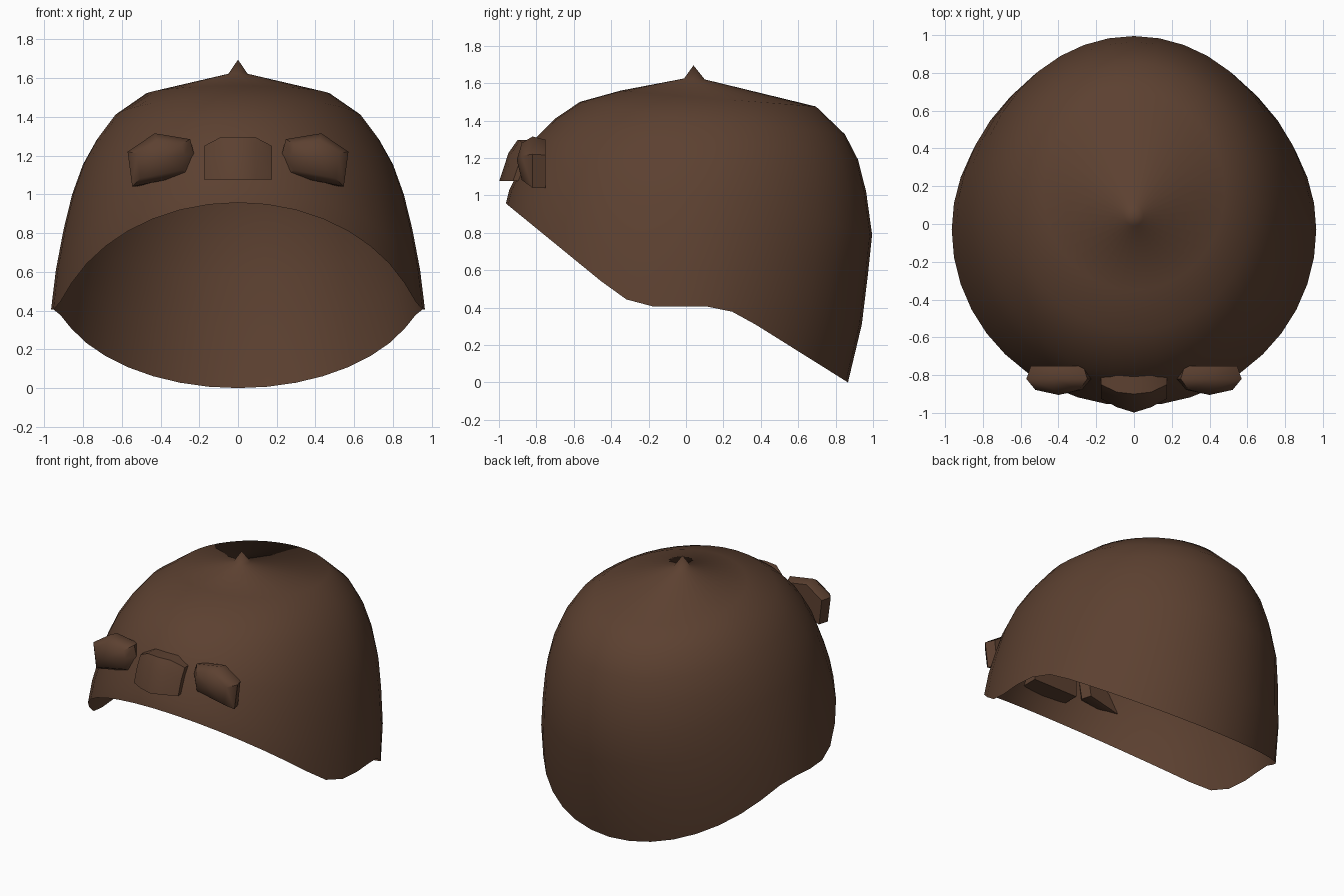
import bpy, bmesh, math

if "Cube" in bpy.data.objects:
    bpy.data.objects.remove(bpy.data.objects["Cube"])

brown = bpy.data.materials.new("dark brown")
brown.diffuse_color = (0.107, 0.052, 0.030, 1)
brown.use_nodes = True
brown.node_tree.nodes["Principled BSDF"].inputs["Base Color"].default_value = brown.diffuse_color


def make(name, bm, angle):
    bmesh.ops.recalc_face_normals(bm, faces=bm.faces)
    me = bpy.data.meshes.new(name)
    bm.to_mesh(me)
    bm.free()
    me.materials.append(brown)
    ob = bpy.data.objects.new(name, me)
    bpy.context.collection.objects.link(ob)
    bpy.ops.object.select_all(action='DESELECT')
    ob.select_set(True)
    bpy.context.view_layer.objects.active = ob
    bpy.ops.object.shade_smooth_by_angle(angle=math.radians(angle))
    return ob


def bridge(bm, a, b):
    n = len(a)
    for i in range(n):
        j = (i + 1) % n
        bm.faces.new((a[i], a[j], b[j], b[i]))


# Hair cap: tilted rings, open below.
# Each ring: front y, front z, side x, side y, side z, back y, back z
RINGS = [
    (-0.01, 1.625, 0.05, 0.045, 1.622, 0.10, 1.62),
    (-0.35, 1.56, 0.48, 0.17, 1.515, 0.695, 1.475),
    (-0.567, 1.50, 0.64, 0.12, 1.40, 0.85, 1.326),
    (-0.70, 1.41, 0.73, 0.09, 1.28, 0.92, 1.19),
    (-0.80, 1.31, 0.80, 0.06, 1.155, 0.963, 1.02),
    (-0.87, 1.20, 0.856, 0.03, 1.00, 0.995, 0.79),
    (-0.91, 1.10, 0.90, 0.01, 0.82, 0.973, 0.58),
    (-0.945, 1.03, 0.94, -0.01, 0.61, 0.94, 0.31),
    (-0.963, 0.957, 0.965, -0.03, 0.406, 0.866, 0.0),
]
SEG = 40
bm = bmesh.new()
apex = bm.verts.new((0, 0.04, 1.695))
prev = None
for k, (fy, fz, sx, sy, sz, by, bz) in enumerate(RINGS):
    w = k / (len(RINGS) - 1)
    ring = []
    for i in range(SEG):
        t = 2 * math.pi * i / SEG
        c = math.cos(t)
        a = abs(c)
        # flat over the ears, sloping to front and back near the rim
        rim = max(0, 0.53 * (a - 0.18), 1 - 1.383 * (1 - a))
        f = a + (rim - a) * w
        ey, ez = (by, bz) if c > 0 else (fy, fz)
        ring.append(bm.verts.new((sx * math.sin(t), sy + (ey - sy) * a, sz + (ez - sz) * f)))
    if prev:
        bridge(bm, prev, ring)
    else:
        for i in range(SEG):
            bm.faces.new((apex, ring[i], ring[(i + 1) % SEG]))
    prev = ring
make("hair_cap", bm, 80)


# Side fringe tufts: flattened gems, mirrored
OUTLINE = [(-0.57, 1.22), (-0.43, 1.315), (-0.247, 1.285), (-0.227, 1.21), (-0.247, 1.10), (-0.546, 1.04)]
CX, CZ = -0.40, 1.19
for name, side in (("left_tuft", 1), ("right_tuft", -1)):
    bm = bmesh.new()
    layers = []
    for s, y in ((0.86, -0.752), (1.0, -0.82), (0.72, -0.878)):
        layers.append([bm.verts.new((side * (CX + (x - CX) * s), y, CZ + (z - CZ) * (s if z > CZ or s < 0.8 else 1)))
                       for x, z in OUTLINE])
    bridge(bm, layers[0], layers[1])
    bridge(bm, layers[1], layers[2])
    bm.faces.new(layers[0])
    tip = bm.verts.new((side * CX, -0.905, CZ))
    for i in range(6):
        bm.faces.new((layers[2][i], layers[2][(i + 1) % 6], tip))
    make(name, bm, 50)

# Centre fringe tuft: curved wedge, widest forward at its flat base
COLS = [(-0.175, 1.25, -0.85, -0.925), (-0.09, 1.295, -0.89, -0.97), (0, 1.297, -0.90, -0.998),
        (0.09, 1.295, -0.89, -0.97), (0.175, 1.25, -0.85, -0.925)]
bm = bmesh.new()
loops = []
for x, z, ty, by in COLS:
    pts = [(-0.79, z), (ty, z), ((ty * 0.6 + by * 0.4) - 0.01, z - 0.07), (by, 1.077), (-0.79, 1.077)]
    loops.append([bm.verts.new((x, y, zz)) for y, zz in pts])
for a, b in zip(loops, loops[1:]):
    bridge(bm, a, b)
bm.faces.new(loops[0])
bm.faces.new(loops[-1])
make("centre_tuft", bm, 50)
